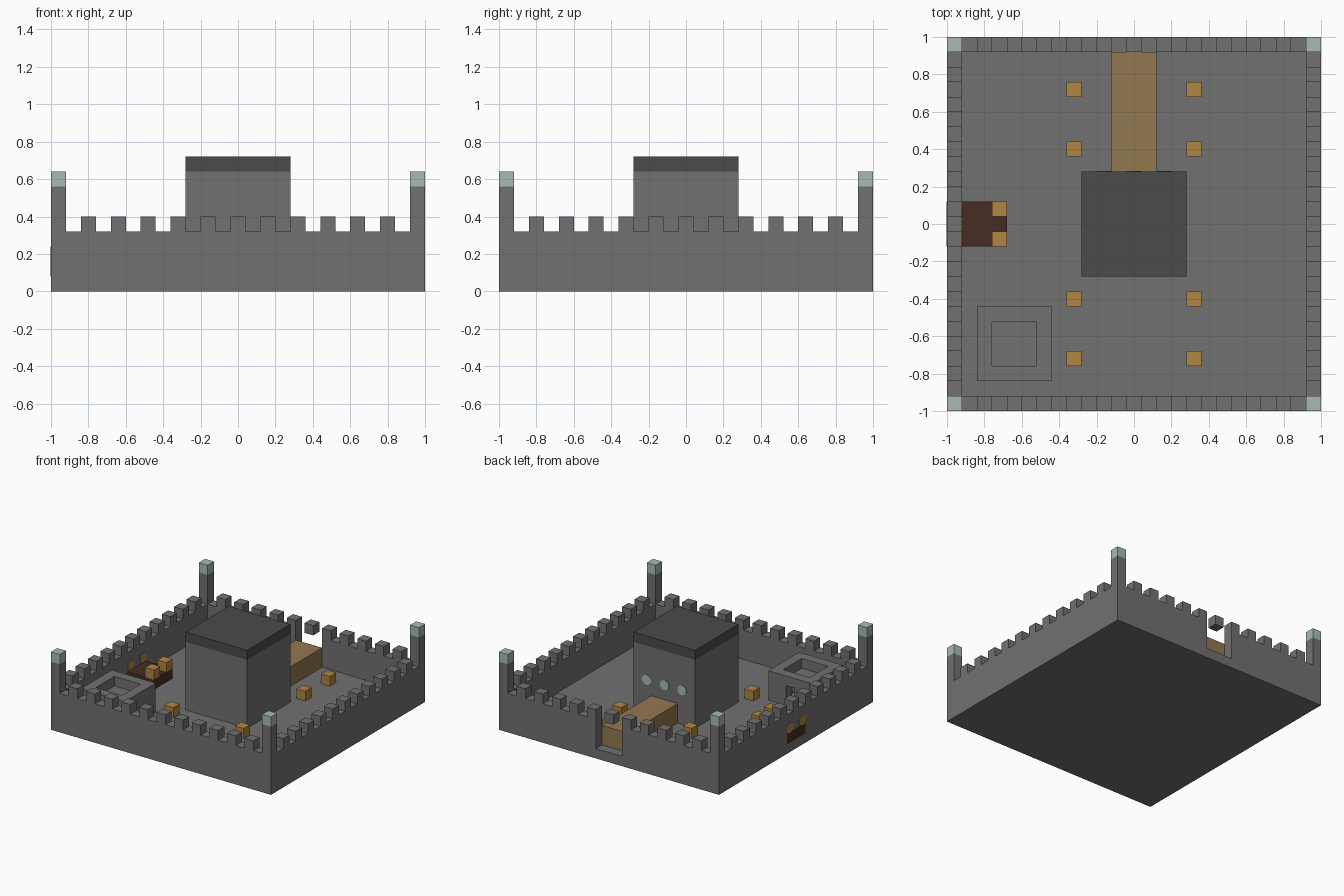
import bpy, bmesh, math
from mathutils import Matrix

cube = bpy.data.objects.get("Cube")
if cube:
    bpy.data.objects.remove(cube)

U = 0.08  # size of one building block


def material(name, rgb):
    m = bpy.data.materials.new(name)
    m.use_nodes = True
    m.diffuse_color = (*rgb, 1)
    m.node_tree.nodes["Principled BSDF"].inputs["Base Color"].default_value = (*rgb, 1)
    return m


STONE = material("stone grey", (0.165, 0.165, 0.165))
ROOF = material("dark slate", (0.07, 0.07, 0.07))
ORANGE = material("warm orange", (0.44, 0.24, 0.055))
TAN = material("wood tan", (0.29, 0.19, 0.08))
BROWN = material("dark brown", (0.062, 0.026, 0.017))
PALE = material("pale green", (0.39, 0.5, 0.45))


def finish(name, bm, mat):
    mesh = bpy.data.meshes.new(name)
    bm.to_mesh(mesh)
    bm.free()
    mesh.materials.append(mat)
    obj = bpy.data.objects.new(name, mesh)
    bpy.context.collection.objects.link(obj)
    return obj


def boxes(name, mat, *spans):
    """One object made of boxes, each given as (x range, y range, z range)."""
    bm = bmesh.new()
    for span in spans:
        mid = [(a + b) / 2 for a, b in span]
        size = [b - a for a, b in span]
        bmesh.ops.create_cube(bm, size=1, matrix=Matrix.Translation(mid) @ Matrix.Diagonal((*size, 1)))
    return finish(name, bm, mat)


def cell(x, y, z):
    """Span of a single block centred on x, y with its base at z."""
    return (x - U / 2, x + U / 2), (y - U / 2, y + U / 2), (z, z + U)


def octagon(name, mat, centre, depth, axis):
    """Flat eight-sided plate facing along the given axis."""
    bm = bmesh.new()
    bmesh.ops.create_cone(bm, cap_ends=True, segments=8, radius1=0.043, radius2=0.043, depth=depth,
                          matrix=Matrix.Translation(centre) @ Matrix.Rotation(math.pi / 2, 4, axis)
                          @ Matrix.Rotation(math.pi / 8, 4, "Z"))
    return finish(name, bm, mat)


# Courtyard floor and outer walls, with a gateway in the back wall
FULL, INNER, TALL = (-1, 1), (-0.92, 0.92), (U, 4 * U)
FRONT, BACK = (-1, -0.92), (0.92, 1)
boxes("courtyard_floor", STONE, (FULL, FULL, (0, U)))
boxes("front_wall", STONE, (FULL, FRONT, TALL))
boxes("back_wall", STONE, ((-1, -0.12), BACK, TALL), ((0.12, 1), BACK, TALL))
boxes("right_wall", STONE, (FRONT, INNER, TALL))
boxes("left_wall", STONE, (BACK, INNER, TALL))

# Battlements on every second block
steps = [2 * U * i for i in range(-5, 6)]
for side in (-0.96, 0.96):
    label = "right" if side < 0 else "left"
    boxes(label + "_battlements", STONE, *[cell(side, s, 4 * U) for s in steps])
    label = "front" if side < 0 else "back"
    boxes(label + "_battlements", STONE, *[cell(s, side, 4 * U) for s in steps])

# Corner turrets with pale caps
corners = [(x, y) for x in (-0.96, 0.96) for y in (-0.96, 0.96)]
boxes("corner_turrets", STONE, *[(*cell(x, y, 0)[:2], (4 * U, 7 * U)) for x, y in corners])
boxes("turret_caps", PALE, *[cell(x, y, 7 * U) for x, y in corners])

# Central keep, slate roof and round back windows
KEEP = (-0.28, 0.28)
boxes("keep", STONE, (KEEP, KEEP, (U, 8 * U)))
boxes("keep_roof", ROOF, (KEEP, KEEP, (8 * U, 9 * U)))
for i in (-1, 0, 1):
    octagon("keep_window", PALE, (2 * U * i, 0.28, 4.5 * U), 0.006, "X")

# Raised wooden walkway from the gate to the keep
boxes("walkway", TAN, ((-0.12, 0.12), (0.28, 0.92), (U, 3 * U)))

# Rows of crates along the courtyard
boxes("crates", ORANGE, *[cell(x, y, U) for x in (-0.32, 0.32) for y in (-0.72, -0.4, 0.4, 0.72)])

# Dark platform set into the right wall, with two blocks and wall plugs
boxes("platform", BROWN, ((-1.003, -0.68), (-0.12, 0.12), (U, 2 * U)))
boxes("platform_blocks", ORANGE, *[cell(-0.72, y, 2 * U) for y in (-U, U)])
for y in (-U, U):
    octagon("wall_plug", ORANGE, (-0.96, y, 2.5 * U), 0.087, "Y")

# Small hut with a doorway and a sunken roof
HIGH = (U, 4 * U)
boxes("hut_walls", STONE,
      ((-0.84, -0.44), (-0.84, -0.76), HIGH),
      ((-0.84, -0.76), (-0.76, -0.44), HIGH),
      ((-0.52, -0.44), (-0.76, -0.44), HIGH),
      ((-0.76, -0.68), (-0.52, -0.44), HIGH),
      ((-0.6, -0.52), (-0.52, -0.44), HIGH),
      ((-0.68, -0.6), (-0.52, -0.44), (3 * U, 4 * U)))
boxes("hut_roof", STONE, ((-0.76, -0.52), (-0.76, -0.52), (2 * U, 3 * U)))
